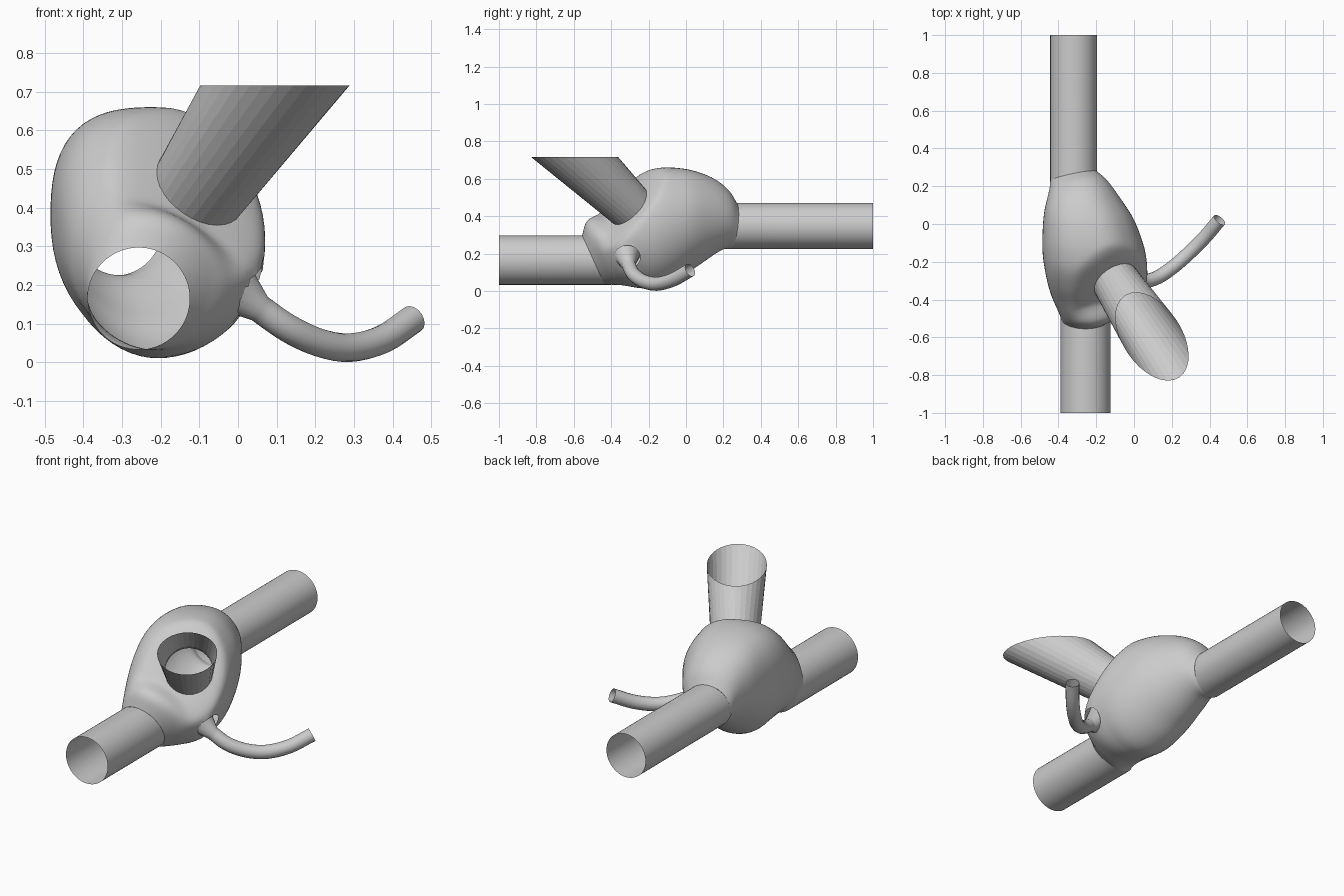
import bpy, bmesh, math
from mathutils import Vector as V

if "Cube" in bpy.data.objects:
    bpy.data.objects.remove(bpy.data.objects["Cube"])


def spline(keys, steps):
    """Catmull-Rom interpolation through equal-length tuples."""
    k = [V(p) for p in keys]
    k = [2 * k[0] - k[1]] + k + [2 * k[-1] - k[-2]]
    out = []
    for i in range(1, len(k) - 2):
        a, b, c, d = k[i - 1:i + 3]
        for s in range(steps):
            t = s / steps
            out.append(0.5 * (2 * b + (c - a) * t + (2 * a - 5 * b + 4 * c - d) * t * t
                              + (3 * b - a - 3 * c + d) * t ** 3))
    return out + [k[-2]]


def loft(rings):
    """Open sheet skinned through closed rings."""
    bm = bmesh.new()
    vs = [[bm.verts.new(p) for p in r] for r in rings]
    n = len(rings[0])
    for a, b in zip(vs, vs[1:]):
        for i in range(n):
            j = (i + 1) % n
            bm.faces.new((a[i], a[j], b[j], b[i]))
    return bm


def finish(bm, name, smooth=True):
    bmesh.ops.recalc_face_normals(bm, faces=bm.faces)
    me = bpy.data.meshes.new(name)
    bm.to_mesh(me)
    bm.free()
    ob = bpy.data.objects.new(name, me)
    bpy.context.collection.objects.link(ob)
    if smooth:
        bpy.ops.object.select_all(action='DESELECT')
        ob.select_set(True)
        bpy.context.view_layer.objects.active = ob
        bpy.ops.object.shade_smooth_by_angle(angle=math.radians(40))
    return ob


def ring(c, axis, r, n):
    axis = V(axis).normalized()
    u = axis.cross(V((0, 0, 1))).normalized()
    w = u.cross(axis)
    return [V(c) + r * (math.cos(t) * u + math.sin(t) * w)
            for t in (2 * math.pi * i / n for i in range(n))]


def punch(bm, c, axis, r):
    """Open a round hole in the sheet where a branch leaves it."""
    axis = V(axis).normalized()

    def radial(p):
        d = p - c
        return d - axis * d.dot(axis)
    gone = [f for f in bm.faces
            if (f.calc_center_median() - c).dot(axis) > -0.12
            and radial(f.calc_center_median()).length < r]
    inside = set(gone)
    rim = {v for f in gone for v in f.verts if any(g not in inside for g in v.link_faces)}
    for v in rim:
        d = radial(v.co)
        v.co += d.normalized() * (r - d.length)
    bmesh.ops.delete(bm, geom=gone, context='FACES')


def ramp(x, a, b):
    t = min(1, max(0, (x - a) / (b - a)))
    return t * t * (3 - 2 * t)


def lean(y, fx, fz):
    """Tilt of the chamber ends; fx, fz run 0..1 across the section."""
    return (0.12 * (1 - fz) * ramp(y, -0.15, -0.555)
            - (0.05 * (1 - fx) + 0.03 * (1 - fz) - 0.025) * ramp(y, 0.05, 0.268))


# Branch axes
big_c, big_n = V((-0.10, -0.30, 0.45)), V((0.44, -0.666, 0.60)).normalized()
small_c, small_n = V((0.0, -0.315, 0.2)), V((0.85, 0.1, -0.42)).normalized()

# Main chamber: sections along y (y, xmin, xmax, zmin, zmax)
sections = [
    (0.268, -0.4435, -0.1965, 0.224, 0.471), (0.225, -0.447, -0.145, 0.222, 0.540),
    (0.15, -0.46, -0.085, 0.185, 0.60), (0.05, -0.477, -0.015, 0.125, 0.64),
    (-0.05, -0.484, 0.03, 0.055, 0.658), (-0.15, -0.484, 0.06, 0.014, 0.657),
    (-0.25, -0.472, 0.07, 0.014, 0.63), (-0.35, -0.455, 0.065, 0.022, 0.56),
    (-0.43, -0.435, 0.035, 0.03, 0.48), (-0.50, -0.408, -0.025, 0.033, 0.42),
    (-0.535, -0.394, -0.08, 0.033, 0.37), (-0.555, -0.389, -0.125, 0.033, 0.297)]
rings = []
for y, x0, x1, z0, z1 in spline(sections, 6):
    fade = max(0, 1 - ((y + 0.13) / 0.4) ** 2)
    seat = 1 - ramp(y, -0.46, -0.55)
    pts = []
    for i in range(72):
        t = 2 * math.pi * i / 72
        c, s = math.cos(t), math.sin(t)
        e = 2 + 0.4 * fade * max(0, math.cos(t - 2.36))      # fuller upper left shoulder
        k = (abs(c) ** e + abs(s) ** e) ** (-1 / e)
        fx, fz = (1 + k * c) / 2, (1 + k * s) / 2
        p = V((x0 + (x1 - x0) * fx, y + lean(y, fx, fz), z0 + (z1 - z0) * fz))
        p.z += 0.04 * fade * max(0, -c) ** 2
        d = (p - big_c).dot(big_n)                           # flattened seat for the big branch
        q = d + 0.03
        if q > 0:
            p -= seat * big_n * (q - 0.06 * q / (q + 0.06))
        pts.append(p)
    rings.append(pts)
body = loft(rings)
punch(body, big_c, big_n, 0.125)
punch(body, small_c, small_n, 0.066)
finish(body, "main_chamber")

# Straight pipes to front and back, their inner ends following the chamber rims
for name, x, z, r, y0, y1 in (("front_pipe", -0.257, 0.165, 0.132, -0.555, -1),
                              ("back_pipe", -0.32, 0.3475, 0.1235, 0.268, 1)):
    inner = ring((x, y0, z), (0, 1, 0), r, 48)
    for p in inner:
        p.y += lean(y0, (p.x - x + r) / (2 * r), (p.z - z + r) / (2 * r))
    finish(loft([inner, ring((x, y1, z), (0, 1, 0), r, 48)]), name)

# Large tapered branch, cut level at the top
base = ring(big_c - big_n * 0.01, big_n, 0.125, 32)
wide = ring(big_c, big_n, 0.156, 32)
top = [p + big_n * ((0.717 - p.z) / big_n.z) for p in wide]
finish(loft([base, top]), "large_branch", smooth=False)

# Small curved branch with flared root
path = [(0.055, -0.307, 0.14), (0.13, -0.28, 0.088), (0.21, -0.225, 0.051),
        (0.29, -0.155, 0.038), (0.375, -0.07, 0.06), (0.453, 0.022, 0.112)]
pts = spline(path, 4)
rings = [ring(small_c - small_n * 0.02, small_n, 0.079, 16)]
for i, p in enumerate(pts):
    tangent = pts[min(i + 1, len(pts) - 1)] - pts[max(i - 1, 0)]
    rings.append(ring(p, tangent, 0.037, 16))
finish(loft(rings), "small_curved_branch")
